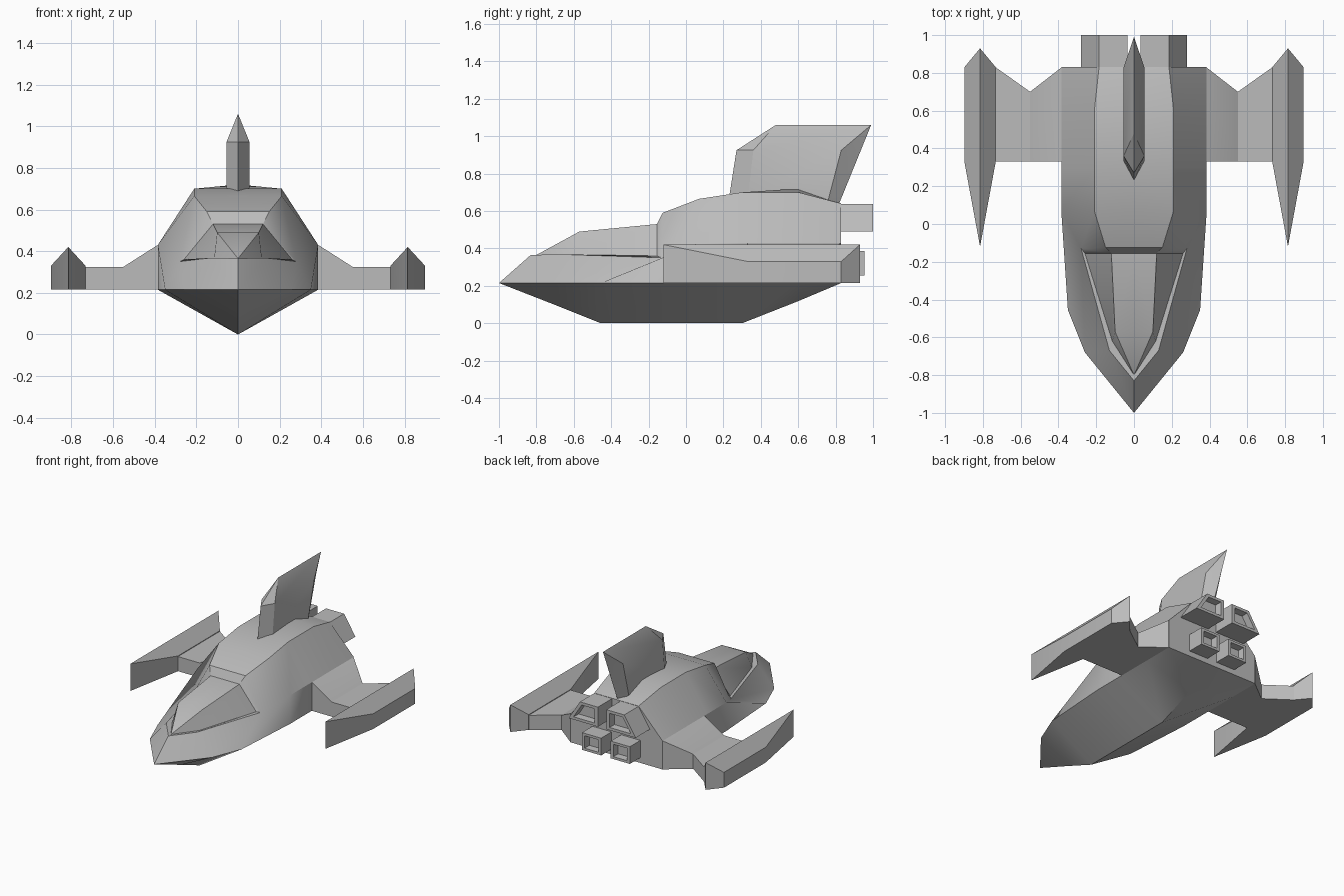
import bpy, bmesh, math

cube = bpy.data.objects.get("Cube")
if cube:
    bpy.data.objects.remove(cube, do_unlink=True)

grey = bpy.data.materials.new("hull_grey")
grey.use_nodes = True
grey.diffuse_color = (0.5, 0.5, 0.5, 1)
grey.node_tree.nodes["Principled BSDF"].inputs["Base Color"].default_value = (0.5, 0.5, 0.5, 1)


def finish(name, bm):
    """Clean the mesh and turn it into a shaded object."""
    bmesh.ops.remove_doubles(bm, verts=bm.verts, dist=0.0005)
    bmesh.ops.recalc_face_normals(bm, faces=bm.faces)
    mesh = bpy.data.meshes.new(name)
    bm.to_mesh(mesh)
    bm.free()
    mesh.materials.append(grey)
    obj = bpy.data.objects.new(name, mesh)
    bpy.context.collection.objects.link(obj)
    bpy.ops.object.select_all(action="DESELECT")
    obj.select_set(True)
    bpy.context.view_layer.objects.active = obj
    bpy.ops.object.shade_smooth_by_angle(angle=math.radians(30))
    return obj


def add_face(bm, points, side):
    unique = []
    for x, y, z in points:
        p = (side * x, y, z)
        if p not in unique:
            unique.append(p)
    if len(unique) > 2:
        bm.faces.new([bm.verts.new(p) for p in unique])


def strips(bm, *rows):
    """Skin neighbouring rows of points on both sides of the centre plane."""
    for a, b in zip(rows, rows[1:]):
        for i in range(len(a) - 1):
            for side in (1, -1):
                add_face(bm, (a[i], a[i + 1], b[i + 1], b[i]), side)


def loft(name, rings, side, capped=True):
    """Skin closed rings of points and cap both ends."""
    bm = bmesh.new()
    for a, b in zip(rings, rings[1:]):
        for i in range(len(a)):
            j = (i + 1) % len(a)
            add_face(bm, (a[i], a[j], b[j], b[i]), side)
    if capped:
        add_face(bm, rings[0], side)
        add_face(bm, rings[-1], side)
    return finish(name, bm)


def centred(row):
    return [(0, y, z) for x, y, z in row]


# Hull: keel, nose deck, canopy and cabin in one closed skin
DECK = 0.215
W = 0.385
rim = [(x, y, DECK) for x, y in
       ((0, -1), (0.26, -0.68), (0.35, -0.455), (W, 0.07), (W, 0.3), (W, 0.6), (W, 0.83))]
keel = [(0, p[1], z) for p, z in zip(rim, (DECK, 0.09, 0, 0, 0, 0.118, DECK))]
groove = [(0, -0.83, 0.365), (0.13, -0.67, 0.368), (0.28, -0.13, 0.35)]
canopy_base = [(0, -0.8, 0.365), (0.115, -0.62, 0.358), (0.26, -0.155, 0.36)]
canopy_edge = [(0, -0.8, 0.365), (0.1, -0.57, 0.49), (0.12, -0.155, 0.53)]
shoulder = [groove[-1]] + [(W, p[1], 0.43) for p in rim[3:]]
roof_edge = [(0.15, -0.125, 0.59), (0.21, 0.07, 0.665), (0.21, 0.3, 0.7),
             (0.21, 0.6, 0.7), (0.185, 0.83, 0.64)]
roof_mid = [(0, y, z + (0.02 if y == 0.6 else 0)) for x, y, z in roof_edge]

bm = bmesh.new()
strips(bm, keel, rim)
strips(bm, rim[:3], groove, canopy_base, canopy_edge, centred(canopy_edge))
strips(bm, rim[2:], shoulder, roof_edge, roof_mid)
strips(bm, [shoulder[0], roof_edge[0], roof_mid[0]],
       [canopy_base[-1], canopy_edge[-1], (0, -0.155, 0.53)])
stern = [rim[-1], shoulder[-1], roof_edge[-1]]
strips(bm, stern, centred(stern))
finish("hull", bm)

# Tail fin: flat side walls narrowing to sharp front, top and rear edges
wall_low = [(0.055, 0.33, 0.66), (0.055, 0.75, 0.62)]
wall_high = [(0.055, 0.36, 0.925), (0.055, 0.83, 0.925)]
low = [(0, 0.23, 0.67)] + wall_low + [(0, 0.815, 0.63)]
high = [(0, 0.27, 0.925)] + wall_high + [(0, 0.935, 0.925)]
ridge = [(0, 0.48, 1.06), (0, 0.48, 1.06), (0, 0.99, 1.06), (0, 0.99, 1.06)]
bm = bmesh.new()
strips(bm, centred(low), low, high, ridge)
finish("tail_fin", bm)


def nozzle(name, outline, start, end, side):
    """Exhaust box with a recessed rear opening."""
    cx = sum(x for x, z in outline) / 4
    cz = sum(z for x, z in outline) / 4

    def ring(y, scale):
        return [(cx + (x - cx) * scale, y, cz + (z - cz) * scale) for x, z in outline]
    loft(name, [ring(start, 1), ring(end, 1), ring(end, 0.72), ring(end - 0.05, 0.66)], side)


for side, label in ((1, "left"), (-1, "right")):
    # Wings, sloping up to the hull shoulder at the root
    wing = []
    for x, rear, top in ((0.37, 0.83, 0.435), (W, 0.828, 0.43), (0.55, 0.7, 0.325), (0.74, 0.835, 0.325)):
        wing.append([(x, 0.33, DECK), (x, rear, DECK), (x, rear, top), (x, 0.33, top)])
    loft(label + "_wing", wing, side)

    # Wing tip pods, pinched to a vertical edge at both ends
    pod = []
    cx, peak = 0.815, 0.42
    for y, w, eave in ((-0.12, 0, peak), (0.33, 0.083, 0.33), (0.83, 0.083, 0.33), (0.93, 0, peak)):
        pod.append([(cx - w, y, DECK), (cx - w, y, eave), (cx, y, peak),
                    (cx + w, y, eave), (cx + w, y, DECK)])
    loft(label + "_wing_pod", pod, side, capped=False)

    # Exhausts
    upper = [(0.035, 0.49), (0.28, 0.49), (0.185, 0.638), (0.035, 0.638)]
    lower = [(0.04, 0.255), (0.2, 0.255), (0.2, 0.385), (0.04, 0.385)]
    nozzle(label + "_upper_exhaust", upper, 0.82, 1.0, side)
    nozzle(label + "_lower_exhaust", lower, 0.8, 0.955, side)
